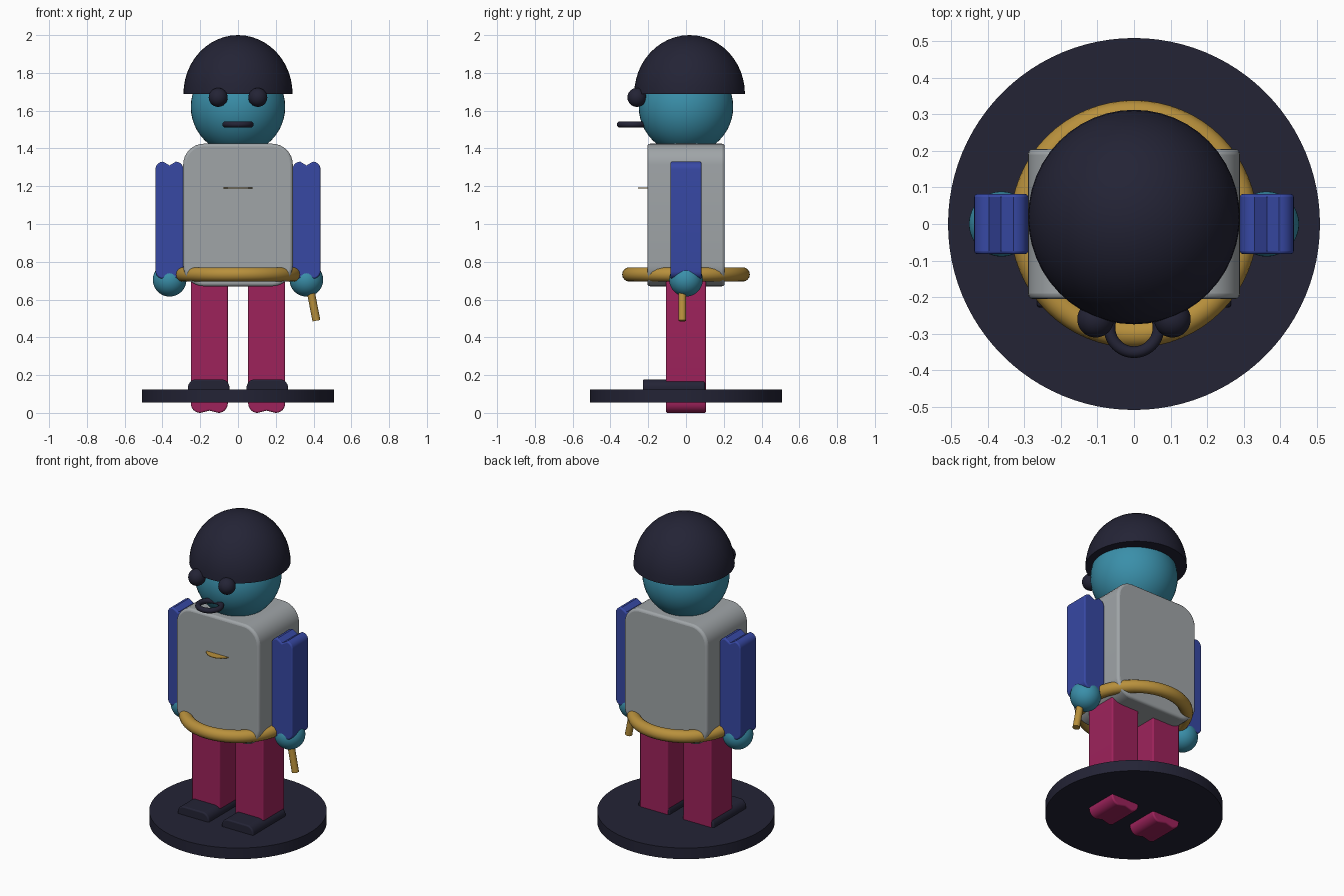
import bpy, bmesh, math
from mathutils import Vector

if "Cube" in bpy.data.objects:
    bpy.data.objects.remove(bpy.data.objects["Cube"])


def material(name, rgb):
    m = bpy.data.materials.new(name)
    m.use_nodes = True
    m.diffuse_color = (*rgb, 1)
    m.node_tree.nodes["Principled BSDF"].inputs["Base Color"].default_value = (*rgb, 1)
    return m


dark = material("dark navy", (0.017, 0.017, 0.036))
teal = material("teal", (0.042, 0.275, 0.40))
grey = material("grey", (0.35, 0.375, 0.39))
blue = material("blue", (0.038, 0.065, 0.37))
crimson = material("crimson", (0.34, 0.016, 0.105))
gold = material("gold", (0.48, 0.28, 0.045))


def finish(obj, name, mat):
    obj.name = name
    obj.data.materials.append(mat)
    bpy.ops.object.select_all(action="DESELECT")
    obj.select_set(True)
    bpy.context.view_layer.objects.active = obj
    bpy.ops.object.shade_smooth_by_angle(angle=math.radians(35))
    return obj


def ball(name, centre, radius, mat):
    bpy.ops.mesh.primitive_uv_sphere_add(segments=48, ring_count=24, radius=radius, location=centre)
    return finish(bpy.context.object, name, mat)


def ring(name, centre, major, minor, mat):
    bpy.ops.mesh.primitive_torus_add(major_segments=64, minor_segments=16, major_radius=major,
                                     minor_radius=minor, location=centre)
    return finish(bpy.context.object, name, mat)


def rod(name, start, end, radius, mat, sides=24):
    start, end = Vector(start), Vector(end)
    bpy.ops.mesh.primitive_cylinder_add(vertices=sides, radius=radius, depth=(end - start).length,
                                        location=(start + end) / 2)
    obj = bpy.context.object
    obj.rotation_euler = (end - start).to_track_quat("Z", "Y").to_euler()
    return finish(obj, name, mat)


def slab(name, x, width, z0, z1, y0, y1, radius, mat, notch=0, edge=0.008):
    """Rounded outline in the front plane, extruded in depth, with optional end grooves."""
    outline = []
    half = width / 2 - radius
    corners = [(half, z0 + radius, 270), (half, z1 - radius, 0),
               (-half, z1 - radius, 90), (-half, z0 + radius, 180)]
    for i, (cx, cz, a0) in enumerate(corners):
        for k in range(9):
            a = math.radians(a0 + 90 * k / 8)
            outline.append((x + cx + radius * math.cos(a), cz + radius * math.sin(a)))
        if notch and i == 1:
            outline.append((x, z1 - notch))
        if notch and i == 3:
            outline.append((x, z0 + notch))
    bm = bmesh.new()
    face = bm.faces.new([bm.verts.new((px, y0, pz)) for px, pz in outline])
    extruded = bmesh.ops.extrude_face_region(bm, geom=[face])["geom"]
    bmesh.ops.translate(bm, vec=(0, y1 - y0, 0),
                        verts=[v for v in extruded if isinstance(v, bmesh.types.BMVert)])
    bmesh.ops.recalc_face_normals(bm, faces=bm.faces)
    mesh = bpy.data.meshes.new(name)
    bm.to_mesh(mesh)
    bm.free()
    obj = bpy.data.objects.new(name, mesh)
    bpy.context.collection.objects.link(obj)
    bevel = obj.modifiers.new("soft edge", "BEVEL")
    bevel.width = edge
    bevel.segments = 3
    bevel.limit_method = "ANGLE"
    bevel.angle_limit = math.radians(70)
    return finish(obj, name, mat)


# Round stand and body
rod("stand", (0, 0, 0.055), (0, 0, 0.125), 0.508, dark, 96)
slab("torso", 0, 0.58, 0.67, 1.425, -0.205, 0.205, 0.11, grey, edge=0.015)
ring("belt", (0, 0, 0.733), 0.3, 0.038, gold)
rod("chest_badge", (0, -0.17, 1.188), (0, -0.17, 1.192), 0.085, gold, 32)

# Limbs, mirrored left and right
for side, s in (("left", 1), ("right", -1)):
    slab(side + "_leg", s * 0.152, 0.196, 0, 0.76, -0.106, 0.106, 0.05, crimson, notch=0.012)
    slab(side + "_foot", s * 0.155, 0.22, 0.07, 0.178, -0.228, 0.1, 0.045, dark)
    slab(side + "_arm", s * 0.363, 0.147, 0.71, 1.33, -0.082, 0.082, 0.04, blue, notch=0.02)
    ball(side + "_hand", (s * 0.362, 0, 0.705), 0.089, teal)
    ball(side + "_eye", (s * 0.105, -0.26, 1.67), 0.05, dark)

# Stick held in the left hand
rod("stick", (0.372, -0.02, 0.71), (0.415, -0.02, 0.488), 0.021, gold)

# Head and mouth
ball("head", (0, 0, 1.62), 0.25, teal)
ring("mouth", (0, -0.283, 1.527), 0.067, 0.016, dark)

# Helmet: upper half of a ball, closed underneath
helmet = ball("helmet", (0, 0.019, 1.688), 1, dark)
bm = bmesh.new()
bm.from_mesh(helmet.data)
cut = bmesh.ops.bisect_plane(bm, geom=bm.verts[:] + bm.edges[:] + bm.faces[:], dist=0.0001,
                             plane_co=(0, 0, 0), plane_no=(0, 0, -1), clear_outer=True)
rim = [e for e in bm.edges if e.is_boundary]
bmesh.ops.holes_fill(bm, edges=rim, sides=0)
for e in rim:
    e.smooth = False
bmesh.ops.scale(bm, vec=(0.289, 0.293, 0.312), verts=bm.verts)
bm.to_mesh(helmet.data)
bm.free()
